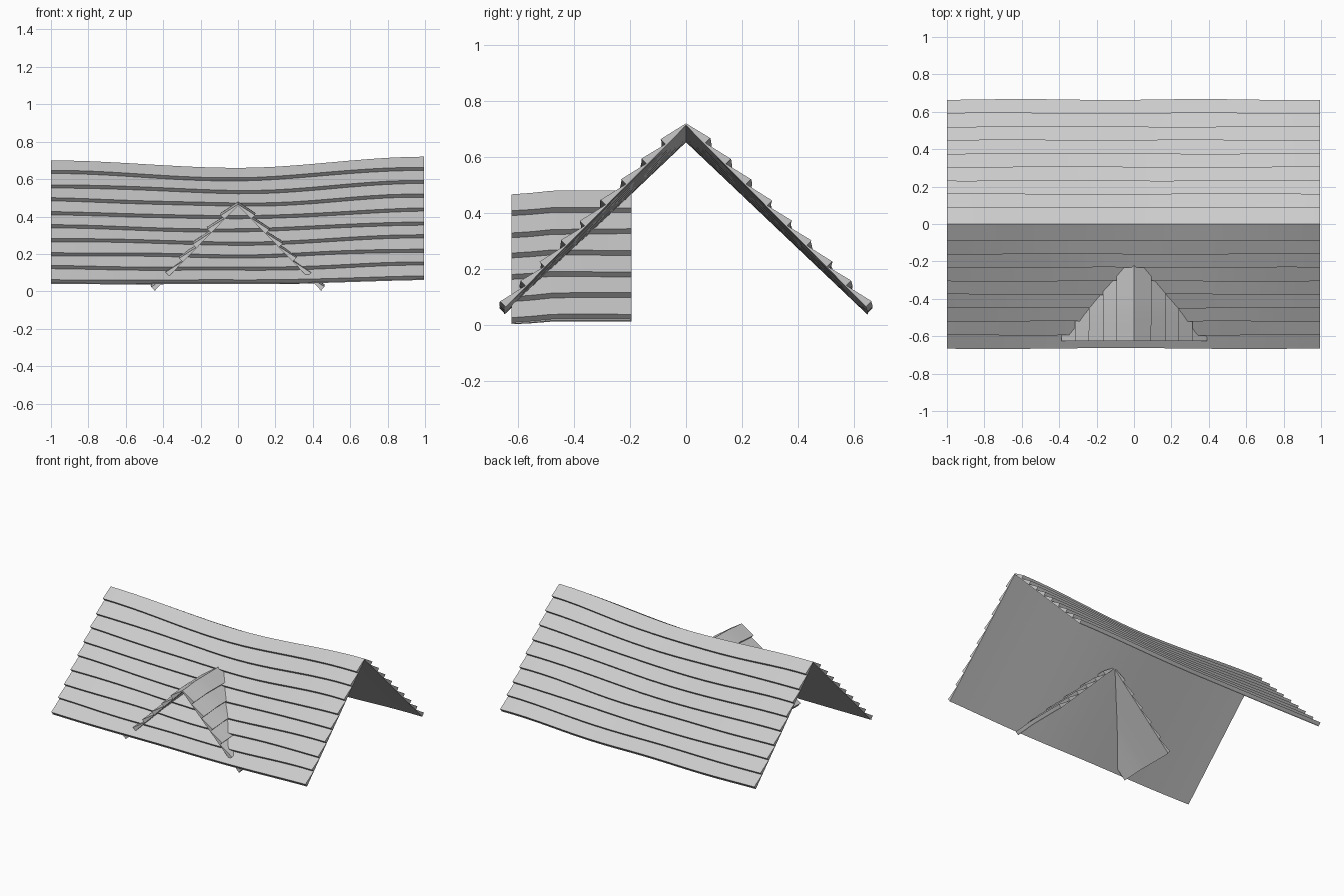
import bpy, bmesh, math, random
from mathutils import Vector

if "Cube" in bpy.data.objects:
    bpy.data.objects.remove(bpy.data.objects["Cube"])

random.seed(4)

grey = bpy.data.materials.new("weathered_grey")
grey.diffuse_color = (0.6, 0.6, 0.6, 1)
grey.use_nodes = True
grey.node_tree.nodes["Principled BSDF"].inputs["Base Color"].default_value = grey.diffuse_color


def smooth(t):
    t = min(abs(t), 1)
    return t * t * (3 - 2 * t)


def shingled_gable(name, courses, run, start, end, steps, ridge, eave, place):
    """Gable of wedge-shaped shingle courses, lofted along its ridge.
    ridge(t), eave(t) give the height along the length; place(t, s, z)
    turns length, sideways offset and height into a point."""
    butt, sheet = 0.0175, 0.005
    # small hand-laid wobble for every course edge
    phase = {(s, i): (random.uniform(0, 6.28), random.uniform(4, 7))
             for s in (-1, 1) for i in range(courses + 1)}

    def ring(t, u):
        top, low = ridge(t), eave(t)

        def side(s):
            pts = []
            for i in range(1, courses + 1):
                p, f = phase[(s, i)]
                w = 0.0025 * math.sin(p + f * t)
                off = run * i / courses + w
                z = top + (low - top) * i / courses - w
                pts.append((s * (off + butt), z + butt))   # butt tip
                pts.append((s * off, z))                   # foot of the butt
            return pts

        right, left = side(1), side(-1)
        under = [(right[-1][0], right[-1][1] - sheet), (0, top - sheet * 1.5),
                 (left[-1][0], left[-1][1] - sheet)]
        return [place(t, s, z) for s, z in [(0, top)] + right + under + left[::-1]]

    bm = bmesh.new()
    rows = []
    for k in range(steps + 1):
        u = k / steps
        rows.append([bm.verts.new(p) for p in ring(start + (end - start) * u, u)])
    n = len(rows[0])
    for a, b in zip(rows, rows[1:]):
        for j in range(n):
            bm.faces.new((a[j], a[(j + 1) % n], b[(j + 1) % n], b[j]))
    bm.faces.new(rows[0][::-1])
    bm.faces.new(rows[-1])
    bmesh.ops.recalc_face_normals(bm, faces=bm.faces)
    mesh = bpy.data.meshes.new(name)
    bm.to_mesh(mesh)
    bm.free()
    mesh.materials.append(grey)
    ob = bpy.data.objects.new(name, mesh)
    bpy.context.collection.objects.link(ob)
    bpy.ops.object.select_all(action='DESELECT')
    ob.select_set(True)
    bpy.context.view_layer.objects.active = ob
    bpy.ops.object.shade_smooth_by_angle(angle=math.radians(25))
    return ob


# main roof: ridge along x, sagging in the middle
shingled_gable(
    "main_roof", 9, 0.648, -1.0, 0.995, 20,
    lambda x: 0.66 + (0.06 if x > 0 else 0.04) * smooth(x),
    lambda x: 0.042 + (0.023 if x > 0 else 0.004) * smooth(x),
    lambda x, s, z: Vector((x, s, z)))

# dormer roof: ridge along y, passing through the front slope
shingled_gable(
    "dormer_roof", 6, 0.447, -0.625, -0.195, 6,
    lambda y: 0.48 - 0.014 * smooth((y + 0.45) / 0.175 if y < -0.45 else 0),
    lambda y: 0.018 - 0.012 * smooth((y + 0.45) / 0.175 if y < -0.45 else 0),
    lambda y, s, z: Vector((s, y, z)))
